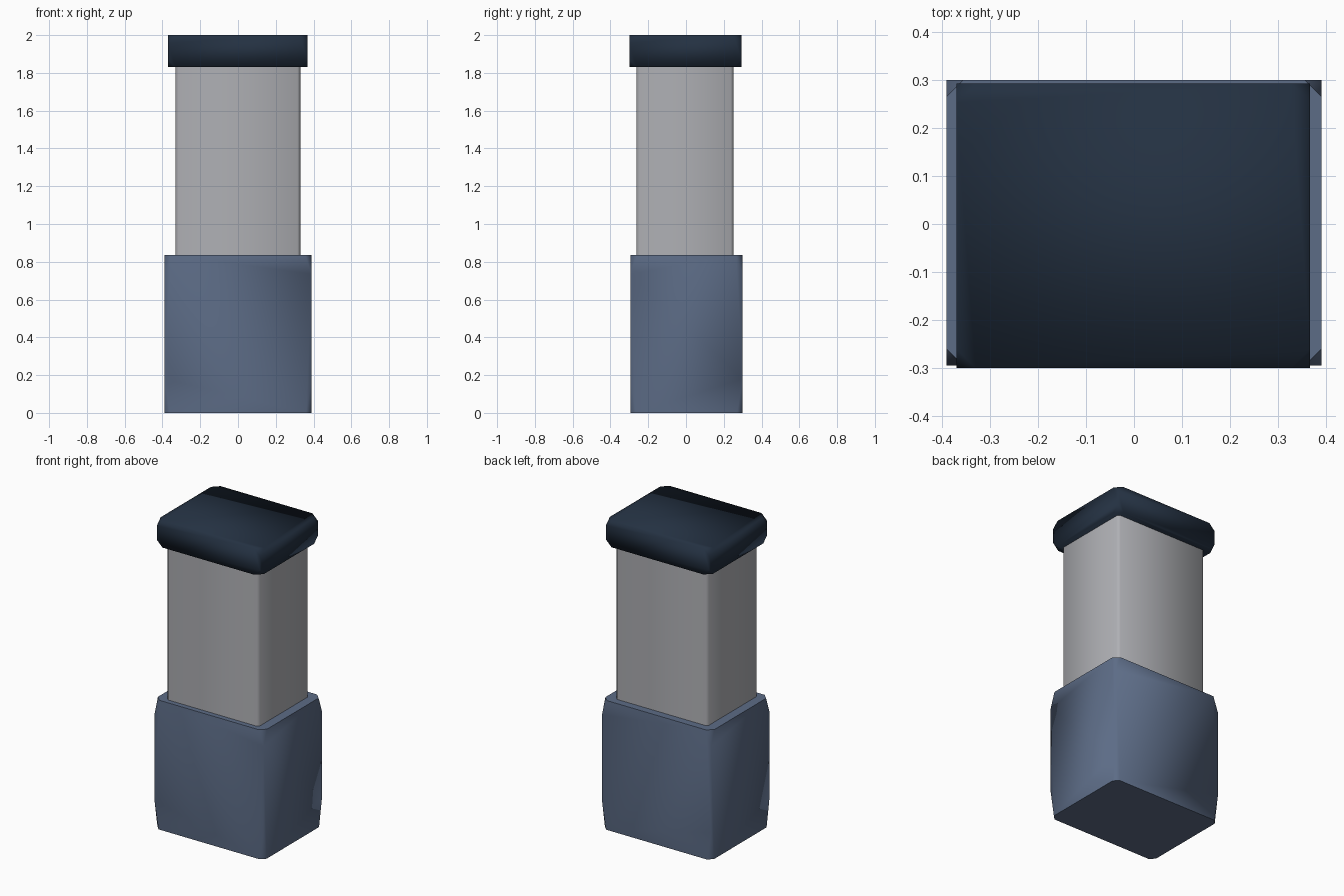
import bpy
import bmesh
import math

if "Cube" in bpy.data.objects:
    bpy.data.objects.remove(bpy.data.objects["Cube"])


def material(name, rgb):
    mat = bpy.data.materials.new(name)
    mat.diffuse_color = (*rgb, 1)
    mat.use_nodes = True
    mat.node_tree.nodes["Principled BSDF"].inputs["Base Color"].default_value = mat.diffuse_color
    return mat


def cut_box(name, xs, ys, zs, bottom_cut, top_cut, mat):
    """Box whose corners are cut back by (xy, z) at the bottom and top."""
    bm = bmesh.new()
    for z, inward, (cxy, cz) in ((zs[0], 1, bottom_cut), (zs[1], -1, top_cut)):
        for x, sx in ((xs[0], 1), (xs[1], -1)):
            for y, sy in ((ys[0], 1), (ys[1], -1)):
                bm.verts.new((x + sx * cxy, y, z))
                bm.verts.new((x, y + sy * cxy, z))
                if cz:
                    bm.verts.new((x, y, z + inward * cz))
    bmesh.ops.convex_hull(bm, input=bm.verts[:])
    bmesh.ops.dissolve_limit(bm, angle_limit=math.radians(1),
                             verts=bm.verts[:], edges=bm.edges[:])
    bmesh.ops.recalc_face_normals(bm, faces=bm.faces[:])
    mesh = bpy.data.meshes.new(name)
    bm.to_mesh(mesh)
    bm.free()
    mesh.materials.append(mat)
    mesh.shade_smooth()
    mesh.set_sharp_from_angle(angle=math.radians(60))
    obj = bpy.data.objects.new(name, mesh)
    bpy.context.collection.objects.link(obj)
    return obj


slate = material("slate blue", (0.108, 0.15, 0.24))
silver = material("silver grey", (0.43, 0.435, 0.46))
navy = material("dark navy", (0.017, 0.030, 0.053))

# Wide lower block
cut_box("base", (-0.39, 0.39), (-0.295, 0.30), (0, 0.835),
        (0.03, 0.18), (0.035, 0.1), slate)
# Tall middle column with narrow vertical chamfers
cut_box("column", (-0.33, 0.33), (-0.262, 0.252), (0.81, 1.86),
        (0.015, 0), (0.015, 0), silver)
# Overhanging lid
cut_box("cap", (-0.37, 0.367), (-0.30, 0.293), (1.83, 2.0),
        (0.04, 0.04), (0.04, 0.04), navy)
